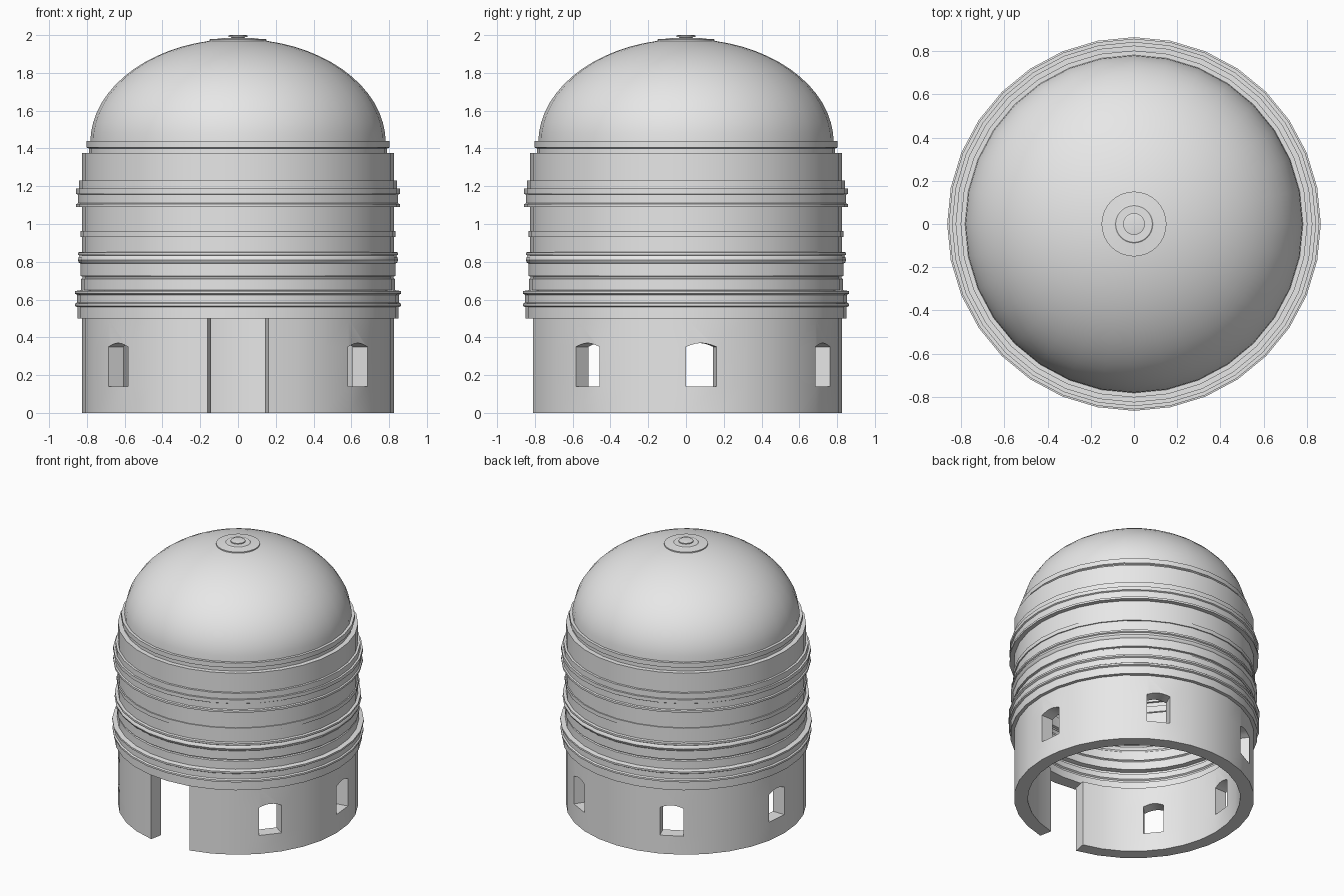
import bpy, bmesh
from math import sin, cos, pi, radians
from mathutils import Vector

cube = bpy.data.objects.get("Cube")
if cube:
    bpy.data.objects.remove(cube, do_unlink=True)

SIDES = 32
STEP = 2 * pi / SIDES
THICK = 0.095
WALL_R = 0.825

stone = bpy.data.materials.new("pale_grey_stone")
stone.use_nodes = True
grey = (0.8, 0.8, 0.8, 1)
stone.diffuse_color = grey
stone.node_tree.nodes["Principled BSDF"].inputs["Base Color"].default_value = grey


def finish(bm, name):
    bmesh.ops.recalc_face_normals(bm, faces=bm.faces[:])
    mesh = bpy.data.meshes.new(name)
    bm.to_mesh(mesh)
    bm.free()
    mesh.materials.append(stone)
    ob = bpy.data.objects.new(name, mesh)
    bpy.context.collection.objects.link(ob)
    bpy.ops.object.select_all(action='DESELECT')
    ob.select_set(True)
    bpy.context.view_layer.objects.active = ob
    bpy.ops.object.shade_smooth_by_angle(angle=radians(30))
    return ob


def revolve(name, profile):
    """Spin a closed (radius, height) outline around the z axis."""
    bm = bmesh.new()
    vs = [bm.verts.new((r, 0, z)) for r, z in profile]
    es = [bm.edges.new((a, b)) for a, b in zip(vs, vs[1:] + vs[:1])]
    bmesh.ops.spin(bm, geom=vs + es, cent=(0, 0, 0), axis=(0, 0, 1),
                   angle=2 * pi, steps=SIDES, use_duplicate=False)
    bmesh.ops.remove_doubles(bm, verts=bm.verts[:], dist=1e-4)
    return finish(bm, name)


# Lower wall: one panel per side, with door and arched window openings
def wall_panel(bm, k, window):
    def pt(t, z):
        a, b = (Vector((cos(i * STEP), sin(i * STEP), 0)) * WALL_R
                for i in (k, k + 1))
        return a.lerp(b, t) + Vector((0, 0, z))

    def face(points):
        bm.faces.new([bm.verts.new(p) for p in points])

    levels = [0, 0.14, 0.35, 0.5]
    for i, (lo, hi) in enumerate(zip(levels, levels[1:])):
        if window and i == 1:
            continue
        bottom = [pt(0, lo), pt(1, lo)]
        if window and i == 2:
            bottom = [pt(t / 6, lo + 0.02 * sin(pi * t / 6)) for t in range(7)]
        face(bottom + [pt(1, hi), pt(0, hi)])


door = {23, 24}
right_windows = [-4, 0, 5]
windows = {k % SIDES for k in right_windows}
windows |= {(SIDES // 2 - 1 - k) % SIDES for k in right_windows}

bm = bmesh.new()
for k in range(SIDES):
    if k not in door:
        wall_panel(bm, k, k in windows)
bmesh.ops.remove_doubles(bm, verts=bm.verts[:], dist=1e-4)
outer_faces = bm.faces[:]
rim = [e for e in bm.edges if e.is_boundary]
scale = (WALL_R - THICK) / WALL_R
inner = {v: bm.verts.new((v.co.x * scale, v.co.y * scale, v.co.z))
         for v in bm.verts[:]}
for f in outer_faces:
    bm.faces.new([inner[v] for v in reversed(f.verts)])
for e in rim:
    a, b = e.verts
    bm.faces.new((a, b, inner[b], inner[a]))
finish(bm, "lower_wall")

# Drum with its mouldings; the inside follows the outside
drum = [(0.85, 0.5), (0.85, 0.56), (0.862, 0.565), (0.862, 0.578),
        (0.852, 0.585), (0.852, 0.625), (0.864, 0.632), (0.864, 0.645),
        (0.83, 0.65), (0.83, 0.71), (0.822, 0.715), (0.822, 0.722),
        (0.835, 0.725), (0.835, 0.79), (0.843, 0.797), (0.848, 0.81),
        (0.844, 0.825), (0.838, 0.832), (0.846, 0.837), (0.846, 0.85),
        (0.825, 0.852), (0.825, 0.932), (0.833, 0.932), (0.833, 0.962),
        (0.825, 0.962), (0.825, 1.09), (0.857, 1.09), (0.857, 1.105),
        (0.848, 1.11), (0.848, 1.155), (0.857, 1.16), (0.857, 1.187),
        (0.842, 1.187), (0.842, 1.23), (0.825, 1.23), (0.825, 1.375)]
revolve("drum", drum + [(r - THICK, z) for r, z in reversed(drum)])

# Stepped collar under the dome
collar = [(0.79, 1.375), (0.79, 1.4), (0.802, 1.405), (0.802, 1.44)]
revolve("dome_collar", collar + [(0.7, 1.44), (0.7, 1.375)])


# Hollow dome
def dome_arc(radius, height, n=16):
    return [(radius * cos(pi / 2 * i / n), 1.43 + height * sin(pi / 2 * i / n))
            for i in range(n + 1)]


revolve("dome", dome_arc(0.782, 0.55) + dome_arc(0.7, 0.48)[::-1])

# Disc and knob at the crown
revolve("crown_disc", [(0, 1.96), (0.15, 1.96), (0.15, 1.978), (0.09, 1.982),
                       (0.085, 1.986), (0, 1.986)])
revolve("crown_knob", [(0, 1.97), (0.035, 1.97), (0.035, 1.988),
                       (0.05, 1.991), (0.05, 1.998), (0.04, 2.0), (0, 2.0)])
